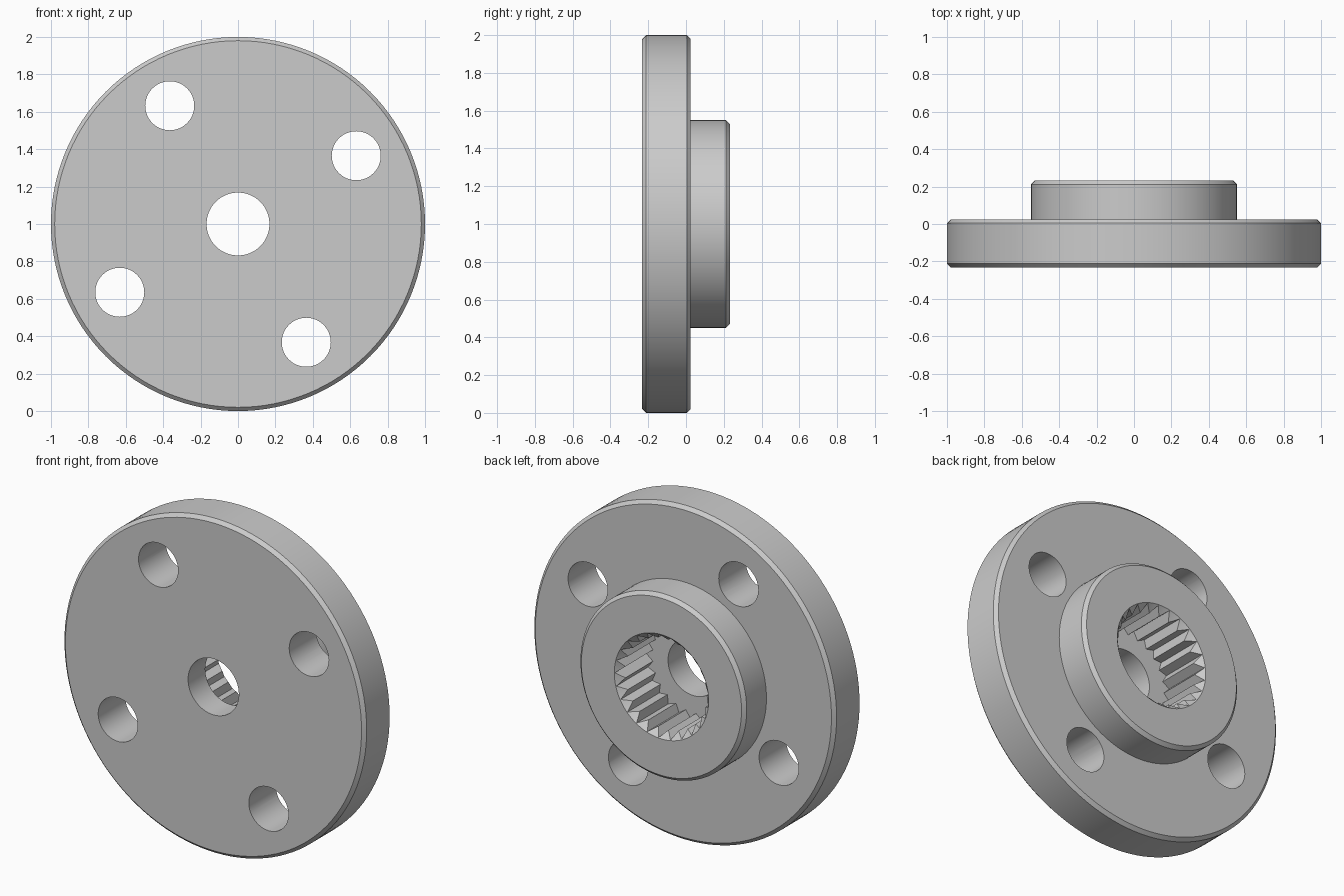
import bpy
import bmesh
from math import cos, sin, pi, radians

cube = bpy.data.objects.get("Cube")
if cube:
    bpy.data.objects.remove(cube, do_unlink=True)

FRONT, STEP, BACK = -0.232, 0.025, 0.232   # faces along y
BEVEL = 0.02
FLOOR = -0.07                              # bottom of the splined socket
ROOT, TIP, TEETH = 0.31, 0.27, 25
SIDES = 128

metal = bpy.data.materials.new("grey metal")
metal.use_nodes = True
grey = (0.6, 0.6, 0.6, 1)
metal.diffuse_color = grey
metal.node_tree.nodes["Principled BSDF"].inputs["Base Color"].default_value = grey


def turned(name, profile, sides=SIDES, centre=(0, 1)):
    """Closed solid around the y axis; a profile radius may be a repeating tuple."""
    bm = bmesh.new()
    rings = []
    for radius, y in profile:
        cycle = radius if isinstance(radius, tuple) else (radius,)
        ring = []
        for i in range(sides):
            a = 2 * pi * i / sides
            r = cycle[i % len(cycle)]
            ring.append(bm.verts.new((centre[0] + r * cos(a), y, centre[1] + r * sin(a))))
        rings.append(ring)
    for low, high in zip(rings, rings[1:]):
        for i in range(sides):
            j = (i + 1) % sides
            bm.faces.new((low[i], low[j], high[j], high[i]))
    bm.faces.new(rings[0])
    bm.faces.new(rings[-1])
    bmesh.ops.recalc_face_normals(bm, faces=bm.faces)
    mesh = bpy.data.meshes.new(name)
    bm.to_mesh(mesh)
    bm.free()
    mesh.materials.append(metal)
    obj = bpy.data.objects.new(name, mesh)
    bpy.context.collection.objects.link(obj)
    return obj


def cut(body, cutter):
    cutter.hide_render = True
    mod = body.modifiers.new("cut", 'BOOLEAN')
    mod.operation = 'DIFFERENCE'
    mod.solver = 'EXACT'
    mod.object = cutter
    bpy.context.view_layer.objects.active = body
    bpy.ops.object.modifier_apply(modifier=mod.name)
    bpy.data.objects.remove(cutter, do_unlink=True)


# Chamfered disc with a raised hub on its back
flange = turned("flange_with_hub", [
    (1 - BEVEL, FRONT), (1, FRONT + BEVEL),
    (1, STEP - BEVEL), (1 - BEVEL, STEP),
    (0.55, STEP), (0.55, BACK - BEVEL), (0.55 - BEVEL, BACK)])

# Toothed socket with a flared mouth
cut(flange, turned("spline_cutter", [((ROOT, TIP), FLOOR), ((ROOT, TIP), BACK + 0.1)], TEETH * 2))
cut(flange, turned("mouth_cutter", [(TIP - 0.01, BACK - 0.052), (ROOT + 0.05, BACK + 0.048)]))

# Central screw bore
cut(flange, turned("bore_cutter", [(0.168, FRONT - 0.1), (0.168, 0)], 64))

# Four mounting holes
for k in range(4):
    a = radians(30 + 90 * k)
    cut(flange, turned("hole_cutter", [(0.131, FRONT - 0.1), (0.131, STEP + 0.1)], 48,
                       (0.73 * cos(a), 1 + 0.73 * sin(a))))

# Smooth round walls, crisp edges
bpy.ops.object.select_all(action='DESELECT')
flange.select_set(True)
bpy.context.view_layer.objects.active = flange
bpy.ops.object.shade_smooth_by_angle(angle=radians(25))
